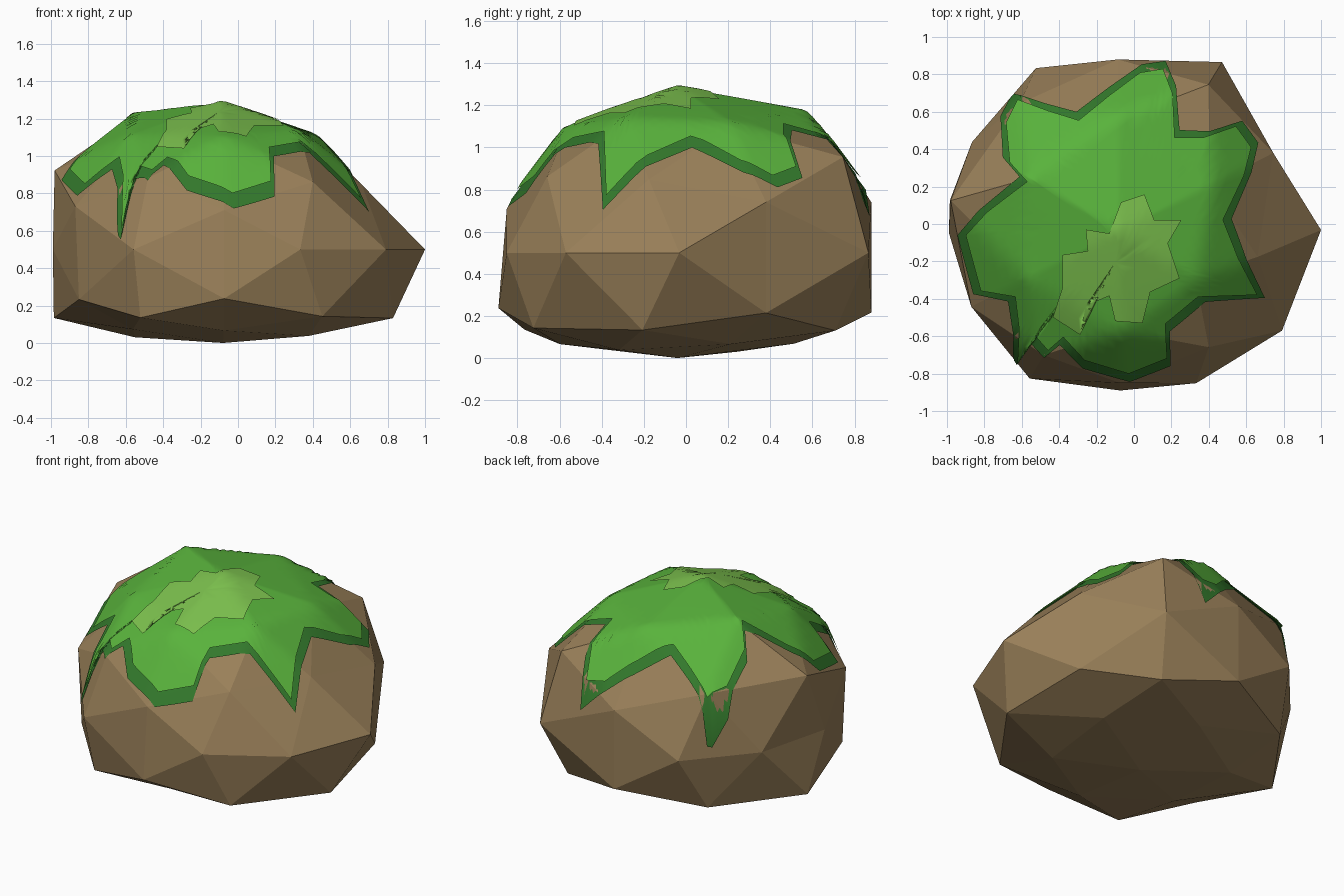
import bpy, bmesh, math
from mathutils import Vector, Matrix
from mathutils.bvhtree import BVHTree

if "Cube" in bpy.data.objects:
    bpy.data.objects.remove(bpy.data.objects["Cube"])

C = Vector((-0.08, -0.04, 0.5))


def material(name, rgb):
    m = bpy.data.materials.new(name)
    m.diffuse_color = (*rgb, 1)
    m.use_nodes = True
    m.node_tree.nodes["Principled BSDF"].inputs["Base Color"].default_value = m.diffuse_color
    return m


def make_object(name, bm, mat, smooth):
    for f in bm.faces:
        f.smooth = smooth
    me = bpy.data.meshes.new(name)
    bm.to_mesh(me)
    me.materials.append(mat)
    ob = bpy.data.objects.new(name, me)
    bpy.context.collection.objects.link(ob)
    return ob


# Rock radii: height level -> {angle around z: radius}
UPPER = {
    1.0: {0: .955},
    .85: {148.7: 1.05, -31.3: .91},
    .809: {90.4: 1.02, 27: .93, -89.6: .90, -153: .92},
    .526: {58.7: 1.08, -121.3: .909},
    .5: {127.8: 1.0, -10.4: .87, 169.6: 1.057, -52.2: .904},
    .309: {90.4: .967, 27: .973, -89.6: .852, -153: .932},
    0.0: {58.7: 1.06, .5: 1.08, -31.3: 1.02, -63: .91,
          -121.3: .92, 177: .91, 148.7: .92, 117: .98},
}
LOWER = {
    -1.0: {0: 1.0},
    -.85: {148.7: 1.05, -31.3: 1.02},
    -.809: {90.4: .94, 27: .95, -89.6: .95, -153: .92},
    -.526: {58.7: 1.03, -121.3: 1.0},
    -.5: {127.8: 1.0, -10.4: 1.067, 169.6: 1.062, -52.2: 1.0},
    -.309: {90.4: .967, 27: .973, -89.6: .894, -153: .909},
}
SAMPLES = []
for z, ring in {**UPPER, **LOWER}.items():
    for a, r in ring.items():
        h = math.sqrt(1 - z * z)
        t = math.radians(a)
        SAMPLES.append((Vector((h * math.cos(t), h * math.sin(t), z)), r))

# Rock: icosphere standing on an edge, pushed in and out, flattened below
rock = bmesh.new()
bmesh.ops.create_icosphere(rock, subdivisions=2, radius=1)
turn = (Matrix.Rotation(math.radians(148.7), 3, 'Z')
        @ Matrix.Rotation(-math.atan(2 / (1 + math.sqrt(5))), 3, 'Y'))
for v in rock.verts:
    d = (turn @ v.co).normalized()
    p = d * max(SAMPLES, key=lambda s: s[0].dot(d))[1]
    if p.z > 0:
        p.z *= 0.8
    elif p.z > -0.31:
        p.z *= 0.95
    else:
        p.z = -0.3 + (p.z + 0.3) * 0.285
    v.co = p + C
make_object("rock", rock, material("stone", (.32, .215, .10)), False)
tree = BVHTree.FromBMesh(rock)


def on_rock(x, y, lift):
    """Drop a point on the rock, then lift it outwards."""
    for _ in range(40):
        hit = tree.ray_cast(Vector((x, y, 3)), Vector((0, 0, -1)))[0]
        if hit and hit.z > 0.52:
            return hit + (hit - C).normalized() * lift
        x, y = C.x + (x - C.x) * .99, C.y + (y - C.y) * .99
    return Vector((x, y, C.z))


def moss(name, outline, centre, grow, lift, mat, rings=14, steps=4):
    """Jagged sheet draped over the rock."""
    cx, cy = centre
    edge = []
    n = len(outline)
    for i, (x, y) in enumerate(outline):
        x2, y2 = outline[(i + 1) % n]
        for k in range(steps):
            t = k / steps
            px, py = x + (x2 - x) * t - cx, y + (y2 - y) * t - cy
            s = 1 + grow / math.hypot(px, py)
            edge.append((px * s, py * s))
    bm = bmesh.new()
    mid = bm.verts.new(on_rock(cx, cy, lift))
    prev = None
    for j in range(1, rings + 1):
        f = j / rings
        ring = [bm.verts.new(on_rock(cx + x * f, cy + y * f, lift)) for x, y in edge]
        for i in range(len(ring)):
            k = (i + 1) % len(ring)
            if prev:
                bm.faces.new((prev[i], ring[i], ring[k], prev[k]))
            else:
                bm.faces.new((mid, ring[i], ring[k]))
        prev = ring
    bmesh.ops.recalc_face_normals(bm, faces=bm.faces)
    if sum(f.normal.z for f in bm.faces) < 0:
        bmesh.ops.reverse_faces(bm, faces=bm.faces)
    make_object(name, bm, mat, True)


# Moss outlines seen from above, counter-clockwise
CAP = [(.15, .81), (.03, .79), (-.13, .67), (-.29, .54), (-.45, .59), (-.61, .65),
       (-.67, .53), (-.65, .32), (-.56, .22), (-.77, .06), (-.88, -.06), (-.80, -.35),
       (-.62, -.38), (-.60, -.55), (-.61, -.73), (-.52, -.58), (-.45, -.66),
       (-.37, -.59), (-.26, -.71), (-.03, -.78), (.17, -.70), (.16, -.52),
       (.33, -.38), (.64, -.37), (.54, -.18), (.46, .02), (.57, .25),
       (.61, .40), (.53, .51), (.36, .45), (.21, .45), (.20, .68)]
PATCH = [(.05, .15), (-.07, .11), (-.13, -.05), (-.25, -.03), (-.24, -.14), (-.37, -.16),
         (-.37, -.33), (-.42, -.48), (-.28, -.57), (-.25, -.42), (-.13, -.37),
         (-.10, -.50), (.04, -.51), (.08, -.35), (.23, -.28), (.17, -.10),
         (.24, .02), (.10, .02)]

moss("moss_underlayer", CAP, (-.12, -.06), .055, .010, material("dark_moss", (.033, .19, .025)))
moss("moss_cap", CAP, (-.12, -.06), 0, .022, material("moss", (.10, .45, .045)))
moss("moss_highlight", PATCH, (-.10, -.20), 0, .032, material("light_moss", (.20, .53, .075)), 6, 3)
